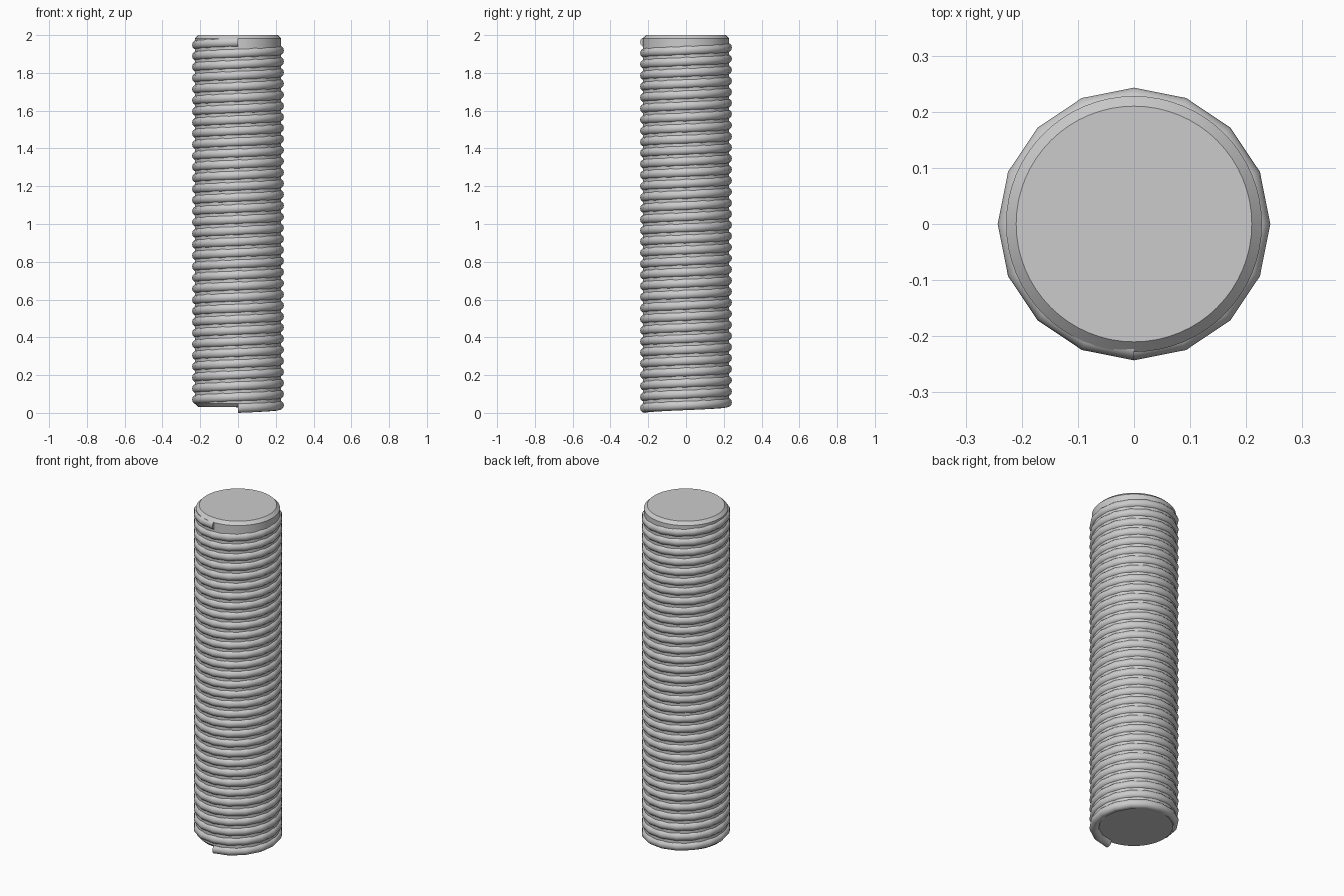
import bpy, bmesh, math

if "Cube" in bpy.data.objects:
    bpy.data.objects.remove(bpy.data.objects["Cube"])

TURNS, STEPS, SIDES = 33, 16, 12
TUBE = 0.026
R_CENTRE = 0.243 - TUBE
Z0, Z1 = TUBE, 1.963


def finish(name, bm, angle):
    bmesh.ops.recalc_face_normals(bm, faces=bm.faces)
    mesh = bpy.data.meshes.new(name)
    bm.to_mesh(mesh)
    bm.free()
    ob = bpy.data.objects.new(name, mesh)
    bpy.context.collection.objects.link(ob)
    bpy.ops.object.select_all(action='DESELECT')
    ob.select_set(True)
    bpy.context.view_layer.objects.active = ob
    bpy.ops.object.shade_smooth_by_angle(angle=math.radians(angle))
    return ob


def skin(bm, rings):
    # bridge consecutive rings and cap both ends
    for a, b in zip(rings, rings[1:]):
        n = len(a)
        for i in range(n):
            bm.faces.new((a[i], a[(i + 1) % n], b[(i + 1) % n], b[i]))
    bm.faces.new(rings[0])
    bm.faces.new(rings[-1])


# rod core with chamfered ends
bm = bmesh.new()
rings = []
for r, z in [(0.21, 0.032), (0.228, 0.05), (0.228, 1.982), (0.21, 2.0)]:
    rings.append([bm.verts.new((r * math.cos(i * math.tau / 64),
                                r * math.sin(i * math.tau / 64), z)) for i in range(64)])
skin(bm, rings)
finish("rod_core", bm, 30)

# round-section helical thread, starting and ending at the front
bm = bmesh.new()
rings = []
total = TURNS * STEPS
for s in range(total + 1):
    a = -math.pi / 2 + s * math.tau / STEPS
    zc = Z0 + (Z1 - Z0) * s / total
    ring = []
    for k in range(SIDES):
        t = k * math.tau / SIDES
        r = R_CENTRE + TUBE * math.cos(t)
        ring.append(bm.verts.new((r * math.cos(a), r * math.sin(a), zc + TUBE * math.sin(t))))
    rings.append(ring)
skin(bm, rings)
finish("screw_thread", bm, 50)
